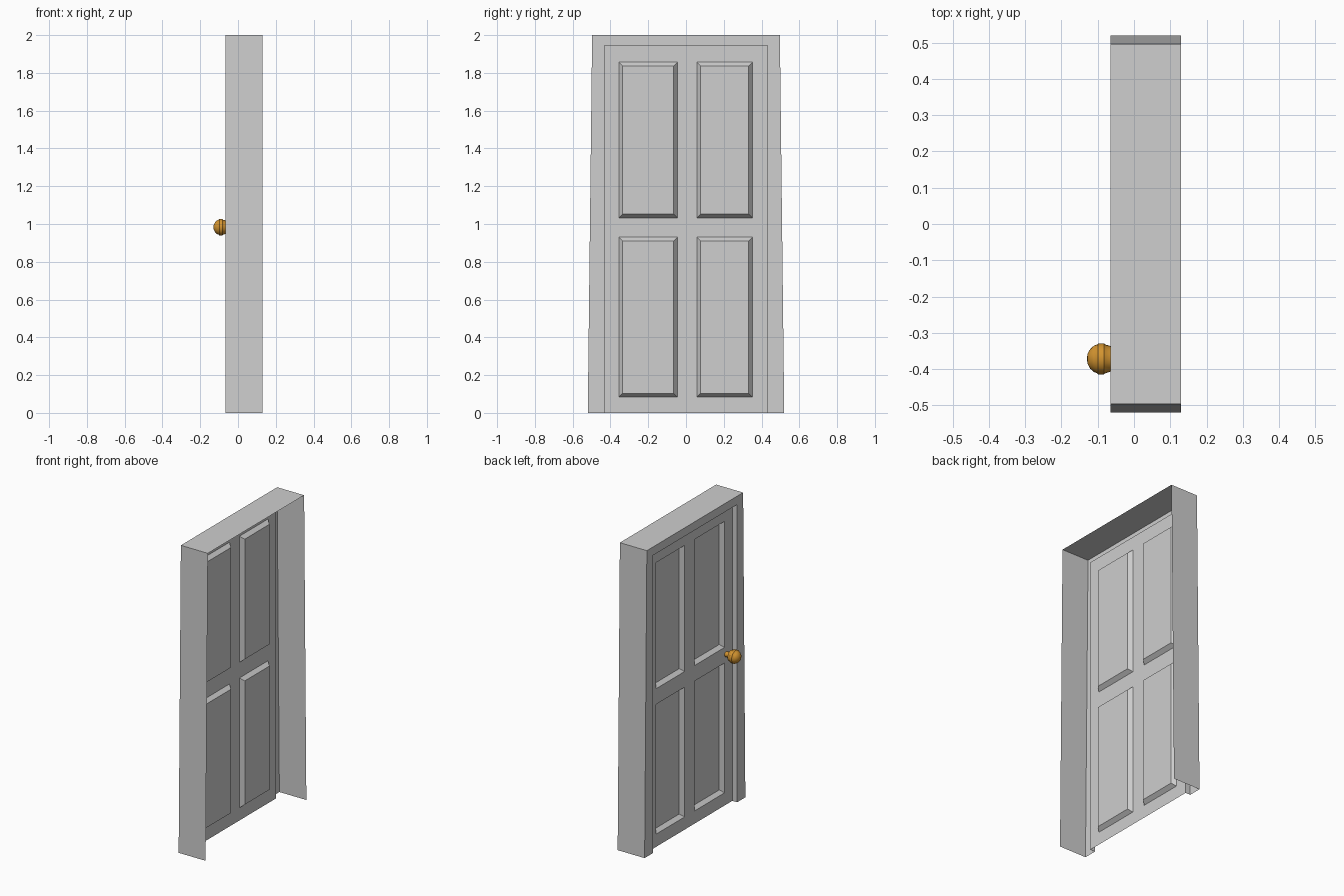
import bpy, bmesh, math
from mathutils import Vector

if "Cube" in bpy.data.objects:
    bpy.data.objects.remove(bpy.data.objects["Cube"])

FRONT, BACK, DOOR_X = -0.065, 0.13, -0.03   # casing face, casing rear edge, door plane


def material(name, rgb):
    m = bpy.data.materials.new(name)
    m.diffuse_color = (*rgb, 1)
    m.use_nodes = True
    m.node_tree.nodes["Principled BSDF"].inputs["Base Color"].default_value = m.diffuse_color
    return m


grey = material("grey_paint", (0.62, 0.62, 0.62))
brass = material("brass", (0.66, 0.30, 0.03))


def finish(bm, name, mat):
    me = bpy.data.meshes.new(name)
    bm.to_mesh(me)
    bm.free()
    me.materials.append(mat)
    ob = bpy.data.objects.new(name, me)
    bpy.context.collection.objects.link(ob)
    return ob


# Casing: rear flange, front plate and jamb swept round three sides, open at the floor
outer = [(-0.52, 0), (-0.497, 2), (0.497, 2), (0.52, 0)]
inner = [(-0.435, 0), (-0.435, 1.945), (0.435, 1.945), (0.435, 0)]
bm = bmesh.new()
loops = [[bm.verts.new((x, y, z)) for y, z in path]
         for x, path in ((BACK, outer), (FRONT, outer), (FRONT, inner), (DOOR_X, inner))]
for a, b in zip(loops, loops[1:]):
    for i in range(3):
        bm.faces.new((a[i], b[i], b[i + 1], a[i + 1]))
finish(bm, "door_casing", grey)

# Door leaf: thin sheet with four pressed panels, sunk at the front and raised at the rear
ys = [-0.435, -0.356, -0.045, 0.057, 0.352, 0.435]
zs = [0, 0.083, 0.931, 1.033, 1.857, 1.945]
bm = bmesh.new()
grid = [[bm.verts.new((DOOR_X, y, z)) for z in zs] for y in ys]
panels = []
for i in range(5):
    for j in range(5):
        f = bm.faces.new((grid[i][j], grid[i][j + 1], grid[i + 1][j + 1], grid[i + 1][j]))
        if i % 2 and j % 2:
            panels.append(f)
bm.normal_update()
bmesh.ops.inset_individual(bm, faces=panels, thickness=0.02, use_even_offset=True)
for f in panels:
    bmesh.ops.translate(bm, verts=f.verts, vec=Vector((0.025, 0, 0)))
finish(bm, "door_leaf", grey)

# Knob: turned profile (x, radius) spun about the x axis
profile = [(-0.13, 0), (-0.128, 0.014), (-0.121, 0.027), (-0.111, 0.036), (-0.101, 0.040),
           (-0.099, 0.043), (-0.083, 0.043), (-0.080, 0.040), (-0.064, 0.035),
           (-0.055, 0.020), (-0.048, 0.017), (-0.03, 0.017)]
cy, cz = -0.372, 0.983
bm = bmesh.new()
vs = [bm.verts.new((x, cy, cz + r)) for x, r in profile]
es = [bm.edges.new(p) for p in zip(vs, vs[1:])]
bmesh.ops.spin(bm, geom=vs + es, cent=(0, cy, cz), axis=(1, 0, 0),
               angle=math.tau, steps=20, use_duplicate=False)
bmesh.ops.remove_doubles(bm, verts=bm.verts, dist=1e-4)
bmesh.ops.recalc_face_normals(bm, faces=bm.faces)
knob = finish(bm, "door_knob", brass)
bpy.context.view_layer.objects.active = knob
knob.select_set(True)
bpy.ops.object.shade_smooth_by_angle(angle=math.radians(35))
